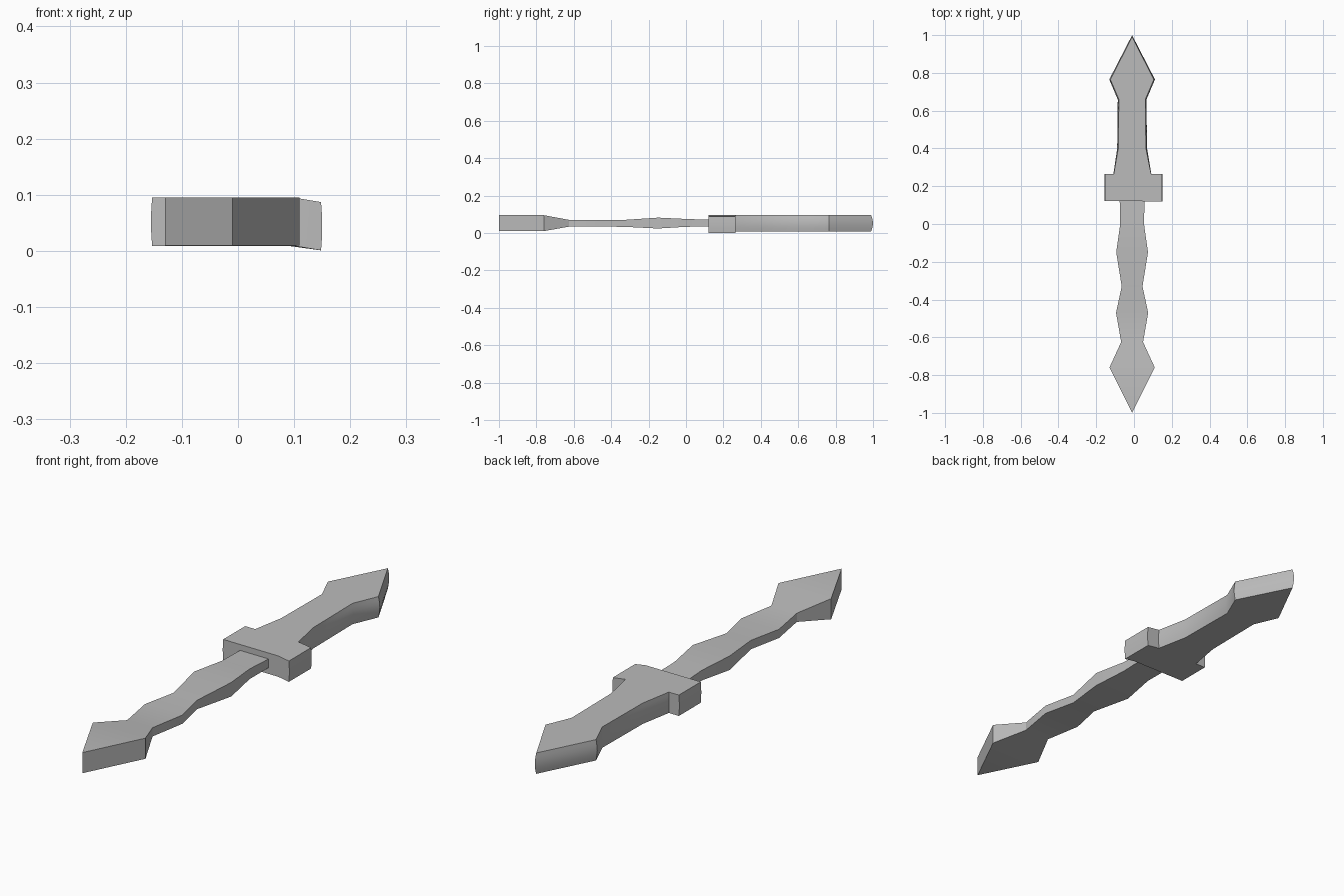
import bpy, bmesh, math
from mathutils import Vector

if "Cube" in bpy.data.objects:
    bpy.data.objects.remove(bpy.data.objects["Cube"])

grey = bpy.data.materials.new("stone grey")
grey.use_nodes = True
grey.diffuse_color = (0.5, 0.5, 0.5, 1)
grey.node_tree.nodes["Principled BSDF"].inputs["Base Color"].default_value = (0.5, 0.5, 0.5, 1)

CENTRE = -0.01


def finish(bm, name):
    bmesh.ops.remove_doubles(bm, verts=bm.verts, dist=1e-5)
    bmesh.ops.recalc_face_normals(bm, faces=bm.faces)
    mesh = bpy.data.meshes.new(name)
    bm.to_mesh(mesh)
    bm.free()
    mesh.materials.append(grey)
    ob = bpy.data.objects.new(name, mesh)
    bpy.context.collection.objects.link(ob)
    bpy.ops.object.select_all(action='DESELECT')
    ob.select_set(True)
    bpy.context.view_layer.objects.active = ob
    bpy.ops.object.shade_smooth_by_angle(angle=math.radians(25))


def bridge(bm, rings):
    for a, b in zip(rings, rings[1:]):
        for i in range(len(a)):
            j = (i + 1) % len(a)
            bm.faces.new((a[i], a[j], b[j], b[i]))


# Wavy blade: rectangular sections along y (y, half width, bottom, top)
sections = [(-0.76, 0.12, 0.01, 0.095), (-0.625, 0.058, 0.034, 0.07),
            (-0.47, 0.085, 0.034, 0.07), (-0.33, 0.055, 0.033, 0.07),
            (-0.15, 0.084, 0.024, 0.082), (0.0, 0.063, 0.033, 0.075),
            (0.14, 0.066, 0.035, 0.07)]
bm = bmesh.new()
rings = [[bm.verts.new((CENTRE + sx * w, y, z)) for sx, z in
          ((-1, lo), (1, lo), (1, hi), (-1, hi))] for y, w, lo, hi in sections]
bridge(bm, rings)
bm.faces.new(rings[-1])
# Wedge tip closing on a vertical edge
lo, hi = (bm.verts.new((CENTRE, -1, z)) for z in (0.01, 0.095))
a, b, c, d = rings[0]
for f in ((a, b, lo), (d, c, hi), (b, c, hi, lo), (d, a, lo, hi)):
    bm.faces.new(f)
finish(bm, "blade")

# Guard and grip: one outline raised in levels with softly bulging sides
outline = [Vector(p) for p in (
    (-0.153, 0.122), (0.10, 0.12), (0.148, 0.12), (0.148, 0.265), (0.09, 0.265),
    (0.063, 0.40), (0.06, 0.66), (0.105, 0.765), (CENTRE, 0.99), (-0.125, 0.765),
    (-0.08, 0.66), (-0.083, 0.40), (-0.107, 0.265), (-0.153, 0.265))]
LEVELS, BOTTOM, TOP, BULGE = 6, 0.009, 0.095, 0.006


def outward(i):
    before = (outline[i] - outline[i - 1]).normalized()
    after = (outline[(i + 1) % len(outline)] - outline[i]).normalized()
    t = before + after
    n = Vector((t.y, -t.x)).normalized()
    if outline[i].y < 0.3:
        return Vector((n.x * 0.5, 0))
    return n * (1.6 if outline[i].y > 0.9 else 1)


bm = bmesh.new()
rings = []
for k in range(LEVELS + 1):
    f = k / LEVELS
    ring = []
    for i, p in enumerate(outline):
        q = p + outward(i) * BULGE * math.sin(math.pi * f)
        sag = 0.008 if p.x > 0.14 else 0
        ring.append(bm.verts.new((q.x, q.y, BOTTOM + (TOP - BOTTOM) * f - sag)))
    rings.append(ring)
bridge(bm, rings)
bm.faces.new(rings[0])
bm.faces.new(rings[-1])
finish(bm, "guard_and_grip")
